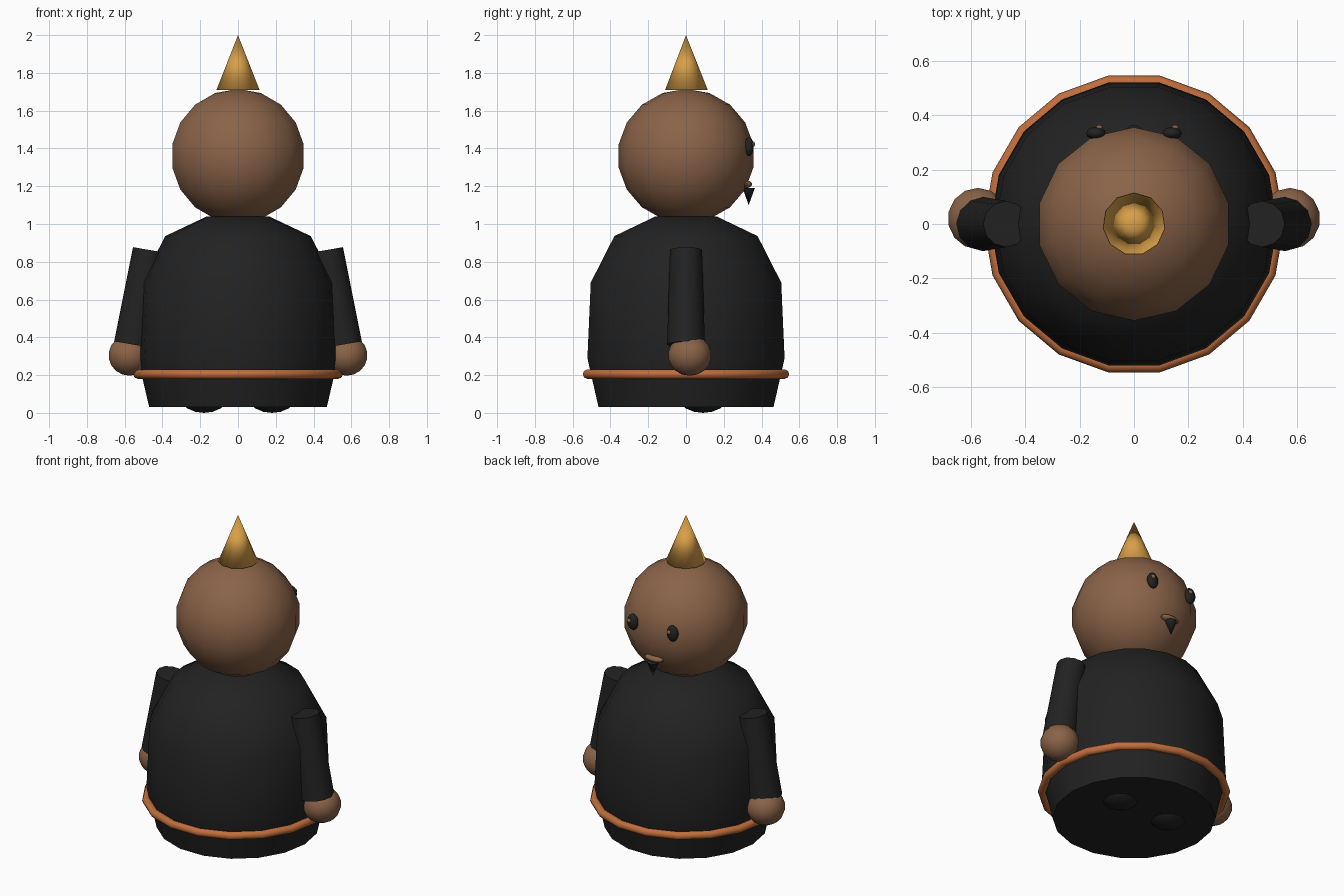
import bpy
import bmesh
from math import sin, cos, pi, radians
from mathutils import Matrix, Vector

cube = bpy.data.objects.get("Cube")
if cube:
    bpy.data.objects.remove(cube, do_unlink=True)


def material(name, r, g, b):
    mat = bpy.data.materials.new(name)
    mat.use_nodes = True
    mat.diffuse_color = (r, g, b, 1)
    bsdf = mat.node_tree.nodes["Principled BSDF"]
    bsdf.inputs["Base Color"].default_value = (r, g, b, 1)
    return mat


SKIN = material("brown skin", 0.255, 0.125, 0.065)
BLACK = material("black cloth", 0.016, 0.016, 0.016)
GOLD = material("gold", 0.69, 0.35, 0.065)
ORANGE = material("copper orange", 0.53, 0.155, 0.045)


def lathe(name, profile, sides, mat, matrix=Matrix(), phase=0.0, closed=False, sharp=50):
    """Revolve (radius, height) points around z, from bottom to top."""
    bm = bmesh.new()
    rings = []
    for r, z in profile:
        count = sides if r > 0 else 1
        angles = [phase + 2 * pi * i / sides for i in range(count)]
        rings.append([bm.verts.new((r * cos(a), r * sin(a), z)) for a in angles])
    pairs = list(zip(rings, rings[1:]))
    if closed:
        pairs.append((rings[-1], rings[0]))
    for low, high in pairs:
        for i in range(sides):
            j = (i + 1) % sides
            corners = [low[i % len(low)], low[j % len(low)],
                       high[j % len(high)], high[i % len(high)]]
            bm.faces.new(list(dict.fromkeys(corners)))
    if not closed:
        for ring in (rings[0], rings[-1]):
            if len(ring) > 1:
                bm.faces.new(ring)
    bmesh.ops.recalc_face_normals(bm, faces=bm.faces)
    bm.transform(matrix)
    for face in bm.faces:
        face.smooth = True
    mesh = bpy.data.meshes.new(name)
    bm.to_mesh(mesh)
    bm.free()
    mesh.set_sharp_from_angle(angle=radians(sharp))
    mesh.materials.append(mat)
    obj = bpy.data.objects.new(name, mesh)
    bpy.context.collection.objects.link(obj)
    return obj


def ball(name, centre, size, mat, sides=14, rings=9):
    """Ellipsoid with a flat band at its equator."""
    angles = [-pi / 2 + pi * i / rings for i in range(rings + 1)]
    profile = [(cos(a), sin(a)) for a in angles]
    profile[0], profile[-1] = (0, -1), (0, 1)
    matrix = Matrix.Translation(centre) @ Matrix.Diagonal((*size, 1))
    return lathe(name, profile, sides, mat, matrix, phase=pi / 2)


# Robe body
lathe("body", [(0.47, 0.03), (0.505, 0.18), (0.53, 0.29), (0.512, 0.69),
               (0.385, 0.936), (0.165, 1.04)], 18, BLACK)

# Belt ring
belt = [(0.53 + 0.025 * cos(2 * pi * i / 8), 0.205 + 0.025 * sin(2 * pi * i / 8))
        for i in range(8)]
lathe("belt", belt, 18, ORANGE, closed=True)

# Head and pointed hat
ball("head", (0, 0, 1.36), (0.362, 0.362, 0.355), SKIN)
lathe("hat", [(0.115, 1.71), (0, 2.0)], 11, GOLD, phase=pi / 2, sharp=180)

# Paired limbs and eyes
for side, label in ((1, "left"), (-1, "right")):
    shoulder = Vector((side * 0.472, 0, 0.863))
    wrist = Vector((side * 0.557, 0, 0.362))
    axis = shoulder - wrist
    turn = axis.to_track_quat("Z", "Y").to_matrix().to_4x4()
    lathe(label + "_arm", [(0.1, 0), (0.085, axis.length)], 12, BLACK,
          Matrix.Translation(wrist) @ turn)
    ball(label + "_hand", (side * 0.575, 0.02, 0.305), (0.113, 0.115, 0.108), SKIN)
    ball(label + "_foot", (side * 0.18, 0.09, 0.1), (0.14, 0.14, 0.1), BLACK)
    ball(label + "_eye", (side * 0.14, 0.334, 1.41), (0.037, 0.024, 0.05), BLACK, 12)
    ball(label + "_eye_glint", (side * 0.14 + 0.012, 0.356, 1.422),
         (0.014, 0.01, 0.014), SKIN, 8, 5)

# Mouth and small pointed beard
ball("mouth", (0, 0.318, 1.21), (0.065, 0.032, 0.02), SKIN, 12, 7)
lathe("beard", [(0, 1.1), (0.034, 1.19)], 10, BLACK, Matrix.Translation((0, 0.332, 0)))
